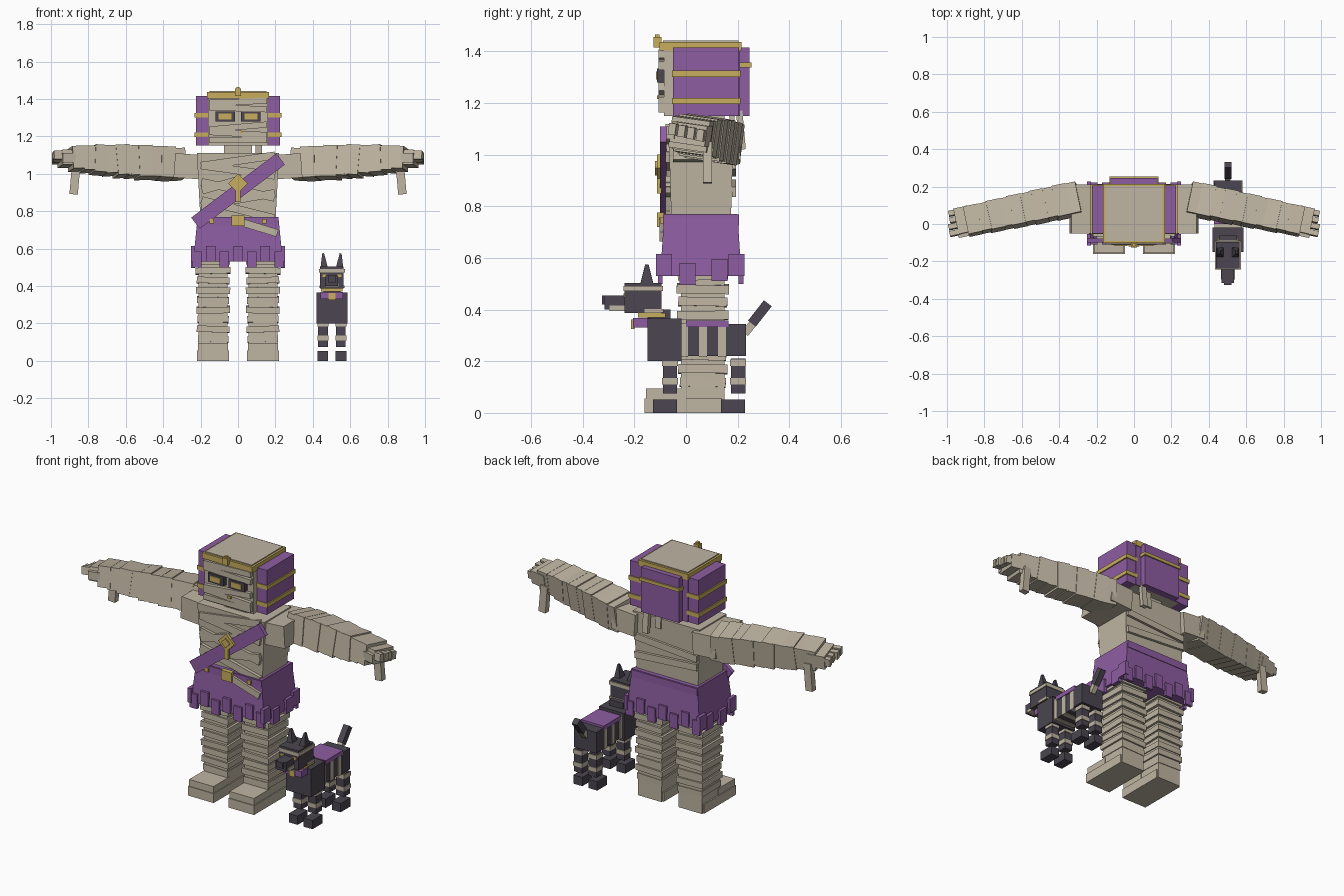
import bpy
import bmesh
import random
from math import radians
from mathutils import Matrix, Euler

random.seed(4)
cube = bpy.data.objects.get("Cube")
if cube:
    bpy.data.objects.remove(cube, do_unlink=True)


def material(name, red, green, blue):
    colour = (red, green, blue, 1)
    mat = bpy.data.materials.new(name)
    mat.use_nodes = True
    mat.diffuse_color = colour
    mat.node_tree.nodes["Principled BSDF"].inputs["Base Color"].default_value = colour
    return mat


linen = material("linen", .52, .46, .36)
purple = material("purple cloth", .27, .11, .36)
gold = material("gold", .58, .42, .11)
dark = material("dark fur", .07, .06, .08)


def box(name, mat, width, y, z, x=0, pitch=0, roll=0, yaw=0, top=1, bottom=1):
    """Block centred on x, between bounds in y and z, with scaled ends, then turned."""
    bm = bmesh.new()
    bmesh.ops.create_cube(bm, size=1)
    for v in bm.verts:
        end = top if v.co.z > 0 else bottom
        v.co.x *= width * end
        v.co.y *= (y[1] - y[0]) * end
        v.co.z *= z[1] - z[0]
    turn = Euler((radians(pitch), radians(roll), radians(yaw))).to_matrix().to_4x4()
    bm.transform(Matrix.Translation((x, sum(y) / 2, sum(z) / 2)) @ turn)
    mesh = bpy.data.meshes.new(name)
    bm.to_mesh(mesh)
    bm.free()
    mesh.materials.append(mat)
    bpy.context.collection.objects.link(bpy.data.objects.new(name, mesh))


def pair(name, mat, width, y, z, x, about=0, roll=0, yaw=0, **shape):
    """The same block on both sides of the plane x = about."""
    for side, label in ((1, "left_"), (-1, "right_")):
        box(label + name, mat, width, y, z, x=about + side * x,
            roll=side * roll, yaw=side * yaw, **shape)


def around(centre, size):
    return (centre - size / 2, centre + size / 2)


def sway(limit):
    return random.uniform(-limit, limit)


# Legs and feet, wrapped in overlapping bands
leg_x = .133
pair("leg", linen, width=.155, y=(-.02, .15), z=(0, .56), x=leg_x)
pair("foot", linen, width=.17, y=(-.16, .14), z=(0, .055), x=leg_x)
pair("foot_wrap", linen, width=.16, y=(-.155, 0), z=(.05, .095), x=leg_x)
for i in range(9):
    grow = .004 + .005 * (i % 2) + .001 * i
    low = .1 + .052 * i
    pair("leg_wrap", linen, width=.155 + 2 * grow, y=(-.02 - grow, .15 + grow),
         z=(low, low + .034), x=leg_x, pitch=sway(2), roll=sway(2))

# Torso, neck and trailing strips
box("torso", linen, width=.44, y=(-.068, .185), z=(.7, 1.11), bottom=.9)
box("neck", linen, width=.15, y=(-.02, .15), z=(1.08, 1.17))
box("neck_strip_long", linen, width=.035, y=(.2, .225), z=(1.02, 1.17), x=.11, pitch=5)
box("neck_strip_short", linen, width=.035, y=(.17, .19), z=(1.05, 1.17), x=.05, pitch=4)
for i, tilt in enumerate((14, -10, 12, -16, 8, -8)):
    box("chest_wrap", linen, width=.4, y=(-.08, -.06), z=around(.81 + .052 * i, .042), roll=tilt)
for tilt in (4, -4):
    box("back_wrap", linen, width=.41, y=(.178, .194), z=around(.91 - tilt / 100, .04), roll=tilt)

# Skirt, belt and hanging flaps
box("skirt", purple, width=.48, y=(-.1, .215), z=(.53, .77), top=.9)
box("belt", purple, width=.434, y=(-.09, .206), z=(.725, .768))
for i in range(7):
    x = .073 * (i - 3)
    drop = .5 + .03 * (i % 2)
    for part, y in (("front_flap", -.1), ("back_flap", .213)):
        box(part, purple, width=.05, y=around(y, .018), z=(drop, drop + .085), x=x)
for y, drop in ((-.085, .53), (.005, .495), (.13, .51), (.195, .53)):
    pair("side_flap", purple, width=.022, y=around(y, .062), z=(drop, drop + .085), x=.24)
box("belt_buckle", gold, width=.07, y=(-.112, -.085), z=(.72, .777))
pair("belt_stud", gold, width=.024, y=(-.1, -.085), z=(.733, .757), x=.14)
box("belt_linen_tail", linen, width=.19, y=(-.103, -.088), z=(.69, .73), x=.12, roll=17)

# Sash and pendant
box("sash", purple, width=.57, y=(-.1, -.075), z=(.87, .945), roll=-37)
box("pendant_plate", gold, width=.075, y=(-.113, -.095), z=around(.948, .075), roll=45)
box("pendant_stone", gold, width=.04, y=(-.12, -.11), z=around(.948, .04), roll=45)
box("pendant_stem", gold, width=.026, y=(-.113, -.095), z=(.85, .92))

# Shoulders and arms, sweeping slightly forward
pair("shoulder", linen, width=.15, y=(-.05, .212), z=(.975, 1.105), x=.265, roll=-4)
for i in range(10):
    t = i / 9
    swell = .006 * (i % 2)
    height = .155 + .09 * t * (1 - t) - .04 * t + swell
    pair("arm_wrap", linen, width=.075, y=around(.13 - .11 * t, .165 - .02 * t + swell),
         z=around(1.05 + .03 * t, height), x=.33 + .53 * t, pitch=-8, roll=sway(5), yaw=-12)
pair("palm", linen, width=.105, y=(-.05, .09), z=(1.04, 1.12), x=.9, pitch=-8, yaw=-12)
for i in range(4):
    pair("finger", linen, width=.06, y=around(.06 - .036 * i, .028),
         z=around(1.075 + .008 * i, .045), x=.962 - .006 * (i % 2), pitch=-8, yaw=-12)
pair("thumb", linen, width=.07, y=(-.068, -.038), z=(1.06, 1.11), x=.905, yaw=-12)
pair("wrist_strip", linen, width=.045, y=(.065, .1), z=(.89, 1.05), x=.872, roll=-5)

# Head, face wraps and eyes
box("head", linen, width=.32, y=(-.085, .2), z=(1.15, 1.41))
for z, tilt in ((1.18, 0), (1.215, 3), (1.25, -5), (1.35, 2), (1.385, -2)):
    box("face_wrap", linen, width=.31, y=(-.106, -.08), z=around(z, .032), roll=tilt)
pair("eye_socket", dark, width=.105, y=(-.112, -.08), z=(1.28, 1.333), x=.068)
pair("eye", gold, width=.068, y=(-.117, -.108), z=(1.291, 1.322), x=.069)
box("nose_stud", gold, width=.02, y=(-.113, -.1), z=(1.215, 1.23), x=.02)

# Headdress
cloth = (1.15, 1.415)
pair("headdress_side", purple, width=.07, y=(-.05, .205), z=cloth, x=.19)
box("headdress_rear", purple, width=.32, y=(.19, .21), z=cloth)
box("headdress_back", purple, width=.25, y=(.2, .245), z=cloth)
box("back_band", gold, width=.264, y=(.2, .253), z=(1.338, 1.357))
for z in (1.208, 1.313):
    pair("side_band", gold, width=.082, y=(-.054, .211), z=around(z, .024), x=.191)
box("crown_band", gold, width=.33, y=(-.102, .215), z=(1.403, 1.437))
box("head_top", linen, width=.306, y=(-.09, .203), z=(1.43, 1.443))
box("crown_jewel", gold, width=.034, y=(-.125, -.095), z=(1.415, 1.455))
box("crown_tip", gold, width=.018, y=(-.12, -.102), z=(1.45, 1.465))

# Dog body with linen hoops and saddle cloth
dog_x = .502
trunk = (.22, .345)
box("dog_chest", dark, width=.165, y=(-.15, -.018), z=(.2, .365), x=dog_x)
box("dog_waist", dark, width=.135, y=(-.03, .17), z=trunk, x=dog_x)
box("dog_hips", dark, width=.148, y=(.155, .232), z=trunk, x=dog_x)
for i in range(3):
    box("dog_hoop", linen, width=.144, y=around(.073 * i - .007, .03), z=(.216, .349), x=dog_x)
box("dog_saddle", purple, width=.15, y=(0, .165), z=(.332, .358), x=dog_x)
box("dog_tail_base", linen, width=.03, y=around(.25, .03), z=(.3, .37), x=dog_x, pitch=-38)
box("dog_tail_tip", dark, width=.036, y=around(.286, .038), z=(.335, .435), x=dog_x, pitch=-38)

# Dog legs
for part, y in (("dog_front_", -.062), ("dog_hind_", .202)):
    pair(part + "leg", dark, width=.052, y=around(y, .055), z=(.075, .21), x=.048, about=dog_x)
    for z in (.122, .195):
        pair(part + "wrap", linen, width=.058, y=around(y, .062), z=around(z, .025),
             x=.048, about=dog_x)
    pair(part + "paw", dark, width=.058, y=(y - .066, y + .027), z=(0, .052),
         x=.049, about=dog_x)

# Dog neck and collar
box("dog_neck", dark, width=.09, y=(-.15, -.06), z=(.35, .4), x=dog_x)
box("dog_collar", gold, width=.115, y=(-.185, -.08), z=(.37, .387), x=dog_x)
box("dog_scarf", purple, width=.12, y=(-.205, -.14), z=(.33, .367), x=dog_x)
box("dog_pendant", gold, width=.036, y=(-.213, -.2), z=(.325, .362), x=dog_x)

# Dog head
box("dog_head", dark, width=.126, y=(-.238, -.095), z=(.387, .503), x=dog_x)
box("dog_brow_wrap", linen, width=.138, y=(-.242, -.09), z=(.472, .492), x=dog_x)
box("dog_cheek_wrap", linen, width=.134, y=(-.16, -.088), z=(.388, .402), x=dog_x)
box("dog_muzzle", dark, width=.066, y=(-.315, -.23), z=(.4, .455), x=dog_x)
box("dog_muzzle_wrap", linen, width=.076, y=(-.297, -.23), z=(.395, .415), x=dog_x)
box("dog_nose", dark, width=.04, y=(-.326, -.305), z=(.42, .455), x=dog_x)
pair("dog_eye", gold, width=.023, y=(-.243, -.235), z=(.447, .462), x=.04, about=dog_x)
pair("dog_ear", dark, width=.04, y=(-.178, -.125), z=(.495, .575), x=.044, about=dog_x,
     roll=4, top=.25)
